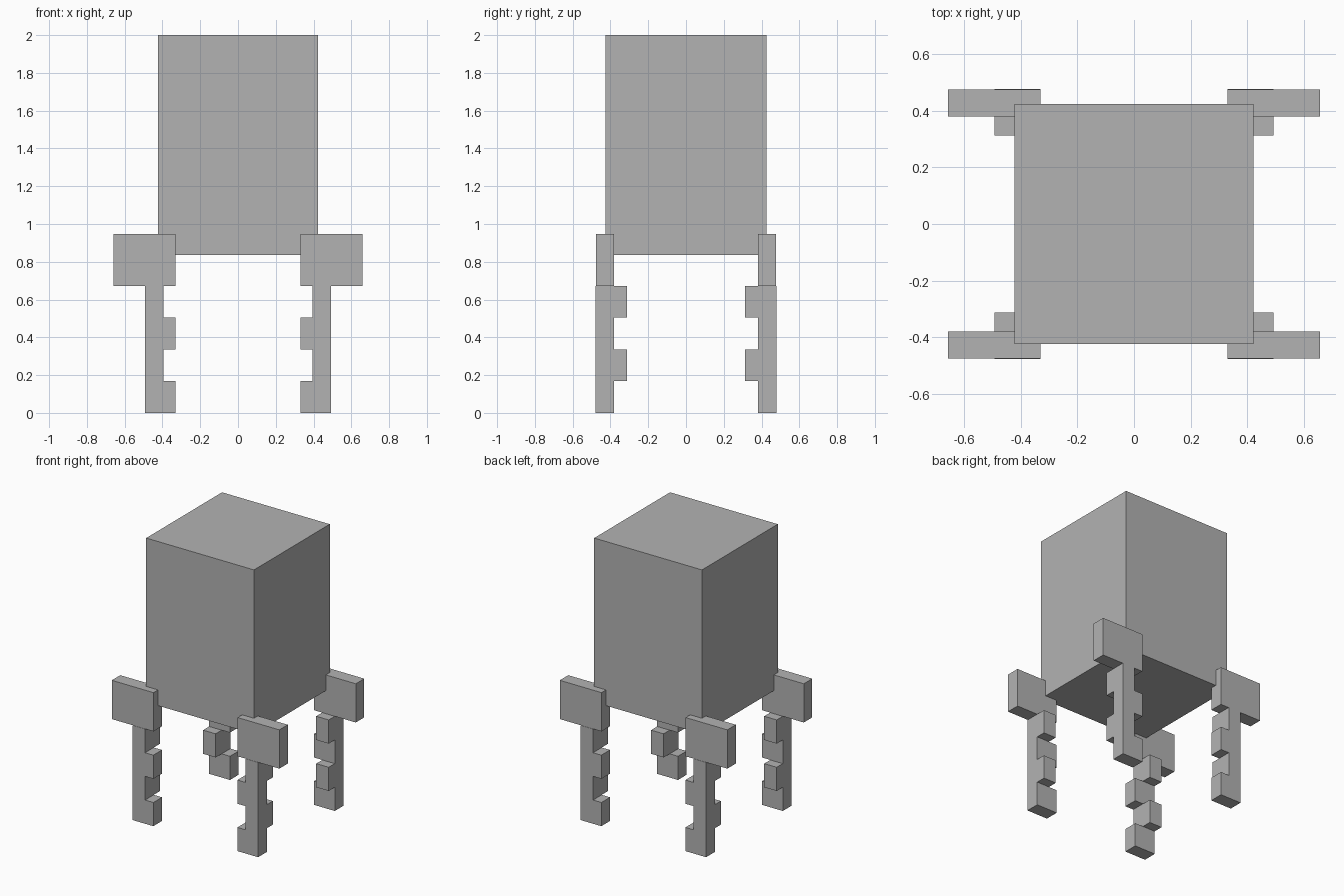
import bpy
import bmesh
from mathutils import Vector

if "Cube" in bpy.data.objects:
    bpy.data.objects.remove(bpy.data.objects["Cube"], do_unlink=True)

grey = bpy.data.materials.new("plain_grey")
grey.use_nodes = True
colour = (0.45, 0.45, 0.45, 1)
grey.diffuse_color = colour
grey.node_tree.nodes["Principled BSDF"].inputs["Base Color"].default_value = colour


def box(name, x, y, z):
    """Flat-shaded box spanning the given (low, high) ranges."""
    x, y = sorted(x), sorted(y)
    low, high = Vector((x[0], y[0], z[0])), Vector((x[1], y[1], z[1]))
    bm = bmesh.new()
    bmesh.ops.create_cube(bm, size=1)
    bmesh.ops.scale(bm, vec=high - low, verts=bm.verts)
    bmesh.ops.translate(bm, vec=(low + high) / 2, verts=bm.verts)
    mesh = bpy.data.meshes.new(name)
    bm.to_mesh(mesh)
    bm.free()
    mesh.materials.append(grey)
    obj = bpy.data.objects.new(name, mesh)
    bpy.context.scene.collection.objects.link(obj)


# Tall body
box("body", (-0.423, 0.423), (-0.425, 0.425), (0.835, 2))

# Four legs: a wide hip plate above segments stepping inwards in turn
step = 0.168
for side, sx in (("left", 1), ("right", -1)):
    for end, sy in (("front", -1), ("back", 1)):
        leg = f"{end}_{side}"
        box(f"{leg}_hip", (sx * 0.33, sx * 0.658), (sy * 0.381, sy * 0.476),
            (4 * step, 0.947))
        for i in range(4):
            sideways = i % 2 == 0
            inner_x = 0.33 if sideways else 0.395
            inner_y = 0.381 if sideways else 0.313
            box(f"{leg}_segment_{i + 1}", (sx * inner_x, sx * 0.493),
                (sy * inner_y, sy * 0.478), (i * step, (i + 1) * step))
